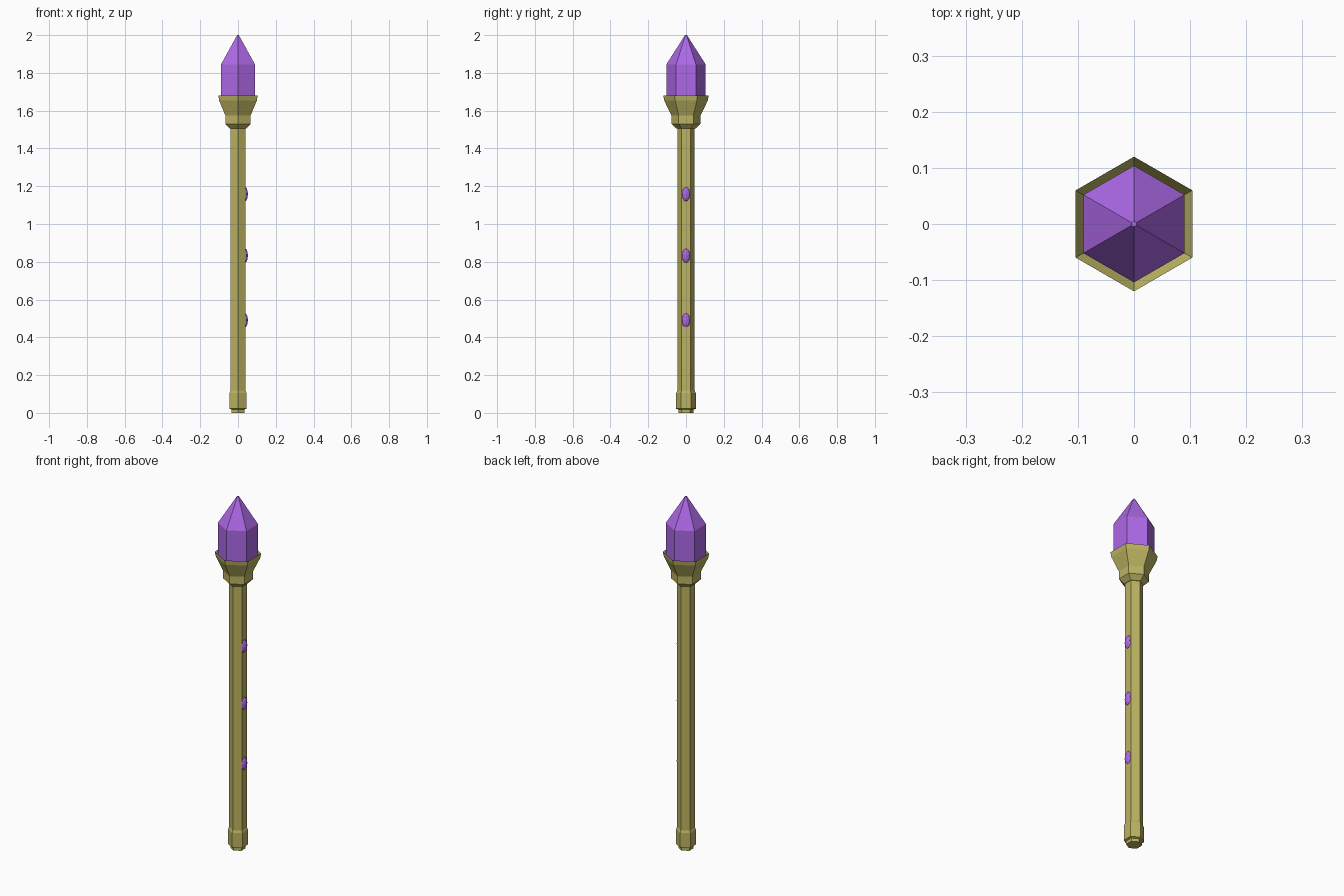
import bpy, bmesh, math

if "Cube" in bpy.data.objects:
    bpy.data.objects.remove(bpy.data.objects["Cube"])


def material(name, color):
    m = bpy.data.materials.new(name)
    m.diffuse_color = color
    m.use_nodes = True
    m.node_tree.nodes["Principled BSDF"].inputs["Base Color"].default_value = m.diffuse_color
    return m


GOLD = material("gold", (0.50, 0.45, 0.12, 1))
PURPLE = material("purple", (0.42, 0.14, 0.80, 1))


def finish(bm, name, mat):
    bmesh.ops.recalc_face_normals(bm, faces=bm.faces)
    me = bpy.data.meshes.new(name)
    bm.to_mesh(me)
    bm.free()
    me.materials.append(mat)
    ob = bpy.data.objects.new(name, me)
    bpy.context.collection.objects.link(ob)
    return ob


def hex_lathe(name, profile, mat):
    """Stack six-sided rings (radius, z), corners on the y axis, capped at both ends."""
    bm = bmesh.new()
    rings = []
    for r, z in profile:
        angles = [math.pi / 2 + i * math.pi / 3 for i in range(6)]
        rings.append([bm.verts.new((r * math.cos(a), r * math.sin(a), z)) for a in angles])
    for low, high in zip(rings, rings[1:]):
        for i in range(6):
            j = (i + 1) % 6
            bm.faces.new((low[i], low[j], high[j], high[i]))
    bm.faces.new(rings[0][::-1])
    bm.faces.new(rings[-1])
    return finish(bm, name, mat)


# Shaft with pommel at the foot and flared socket with a hollow rim at the top
hex_lathe("staff", [
    (0.040, 0.0), (0.040, 0.018), (0.052, 0.022), (0.052, 0.105), (0.046, 0.118),
    (0.046, 1.505), (0.052, 1.507), (0.077, 1.53), (0.077, 1.574), (0.115, 1.653),
    (0.120, 1.68), (0.098, 1.645)], GOLD)

# Pointed head crystal seated in the socket
hex_lathe("head_crystal", [
    (0.070, 1.60), (0.104, 1.645), (0.104, 1.845), (0.005, 2.0)], PURPLE)

# Oval gems set in the right face of the shaft
for n, z in enumerate((0.49, 0.832, 1.158)):
    bm = bmesh.new()
    bmesh.ops.create_icosphere(bm, subdivisions=2, radius=1)
    bmesh.ops.scale(bm, vec=(0.018, 0.023, 0.04), verts=bm.verts)
    bmesh.ops.translate(bm, vec=(0.035, 0, z), verts=bm.verts)
    finish(bm, f"shaft_gem_{n + 1}", PURPLE)
